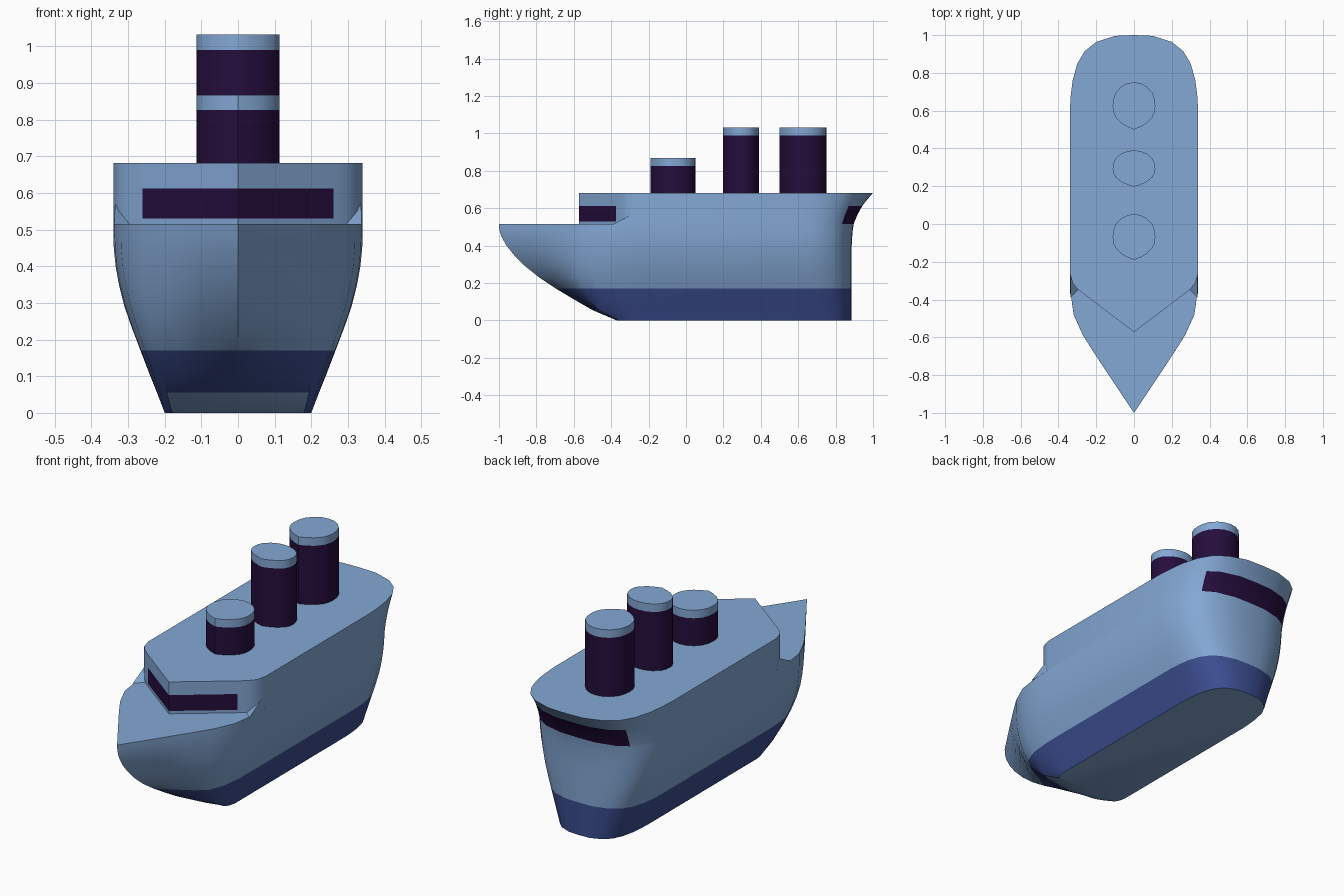
import bpy, math

if "Cube" in bpy.data.objects:
    bpy.data.objects.remove(bpy.data.objects["Cube"])


def material(name, rgb):
    m = bpy.data.materials.new(name)
    m.diffuse_color = (*rgb, 1)
    m.use_nodes = True
    m.node_tree.nodes["Principled BSDF"].inputs["Base Color"].default_value = m.diffuse_color
    return m


MATS = [material("light_blue", (0.23, 0.39, 0.66)),
        material("navy_blue", (0.045, 0.075, 0.28)),
        material("dark_purple", (0.018, 0.004, 0.045))]


def make(name, verts, faces, rule):
    """Create a smooth mesh object; rule(face) gives the material index."""
    me = bpy.data.meshes.new(name)
    me.from_pydata(verts, [], faces)
    for m in MATS:
        me.materials.append(m)
    me.update()
    for p in me.polygons:
        p.use_smooth = True
        p.material_index = rule(p)
    me.set_sharp_from_angle(angle=math.radians(35))
    ob = bpy.data.objects.new(name, me)
    bpy.context.collection.objects.link(ob)
    return ob


def mirror(half):
    """Close a half outline that runs from front centre to back centre."""
    return half + [(-x, y) for x, y in half[-2:0:-1]]


def loft(name, rings, rule, bottom=True):
    n = len(rings[0])
    verts = [v for r in rings for v in r]
    faces = []
    for k in range(len(rings) - 1):
        for i in range(n):
            j = (i + 1) % n
            faces.append((k * n + i, k * n + j, (k + 1) * n + j, (k + 1) * n + i))
    top = (len(rings) - 1) * n
    faces.append(tuple(range(top, top + n)))
    if bottom:
        faces.append(tuple(range(n - 1, -1, -1)))
    return make(name, verts, faces, rule)


# Waterline shapes as fractions: sharp bow, blunt bow, rounded stern
SHARP = [(0, 1), (.294, .795), (.588, .589), (.794, .438), (.94, .288), (.99, .12), (1, 0)]
BLUNT = [(0, 1), (.35, 1), (.7, 1), (.9, .94), (.97, .7), (1, .35), (1, 0)]
STERN = [(.985, .2), (.956, .4), (.882, .625), (.765, .79), (.588, .91), (.294, .99), (0, 1)]
BOW_Y, STERN_Y = -0.27, 0.6


def stern(width, end):
    return [(width * x, STERN_Y + (end - STERN_Y) * y) for x, y in STERN]


# Hull levels: height, half width, bow y, stern y
LEVELS = [(0, .20, -.37, .885), (.055, .221, -.50, .885), (.11, .243, -.595, .885),
          (.17, .266, -.695, .885), (.23, .289, -.785, .885), (.29, .310, -.86, .885),
          (.35, .325, -.92, .885), (.40, .334, -.96, .886), (.45, .339, -.988, .889),
          (.485, .34, -.998, .892), (.515, .34, -1.0, .897)]
rings = []
for z, w, yb, ys in LEVELS:
    t = (1 - z / .515) ** 2
    half = []
    for (sx, sy), (bx, by) in zip(SHARP, BLUNT):
        x, y = sx + (bx - sx) * t, sy + (by - sy) * t
        half.append((w * x, BOW_Y + (yb - BOW_Y) * y))
    half += [(w, STERN_Y)] + stern(w, ys)
    rings.append([(x, y, z) for x, y in mirror(half)])


def hull_rule(p):
    z = p.center.z
    if z < .001 or (z < .055 and p.normal.z < -.75):
        return 0
    return 1 if z < .17 else 0


loft("hull", rings, hull_rule)

# Upper deck house with a pointed front, flared stern and window bands
FRONT = [(0, -.572), (.13, -.474), (.26, -.375), (.298, -.345), (.325, -.312), (.34, -.26)]
rings = []
for z, ys in [(.515, .897), (.53, .902), (.57, .919), (.613, .943), (.65, .972), (.682, 1.0)]:
    half = FRONT + [(.34, STERN_Y)] + stern(.34, ys)
    rings.append([(x, y, z) for x, y in mirror(half)])


def upper_rule(p):
    c = p.center
    front = c.y < -.36 and .53 < c.z < .613
    back = c.y > .75 and c.z < .613
    return 2 if (front or back) and abs(c.x) < .255 else 0


loft("upper_deck", rings, upper_rule, bottom=False)

# Small shoulders where the deck edge rises into the upper deck
for s in (1, -1):
    pts = [(.29 * s, -.345, .514), (.337 * s, -.39, .514), (.34 * s, -.27, .514), (.336 * s, -.285, .57)]
    tris = [(0, 1, 3), (1, 2, 3), (2, 0, 3), (2, 1, 0)]
    make("deck_shoulder", pts, [t if s > 0 else t[::-1] for t in tris], lambda p: 0)

# Funnels with light tops
FUNNEL = [(0, -1), (.3, -.89), (.6, -.73), (.86, -.48), (.97, -.25), (1, 0), (.97, .28),
          (.86, .56), (.6, .82), (.3, .96), (0, 1)]
for name, y0, y1, top in [("front_funnel", -.19, .052, .868), ("middle_funnel", .197, .39, 1.032),
                          ("rear_funnel", .5, .75, 1.032)]:
    cy, hy = (y0 + y1) / 2, (y1 - y0) / 2
    outline = mirror([(.113 * x, cy + hy * y) for x, y in FUNNEL])
    cut = top - .042
    rings = [[(x, y, z) for x, y in outline] for z in (.67, cut, top)]
    loft(name, rings, lambda p: 2 if p.center.z < cut else 0)
